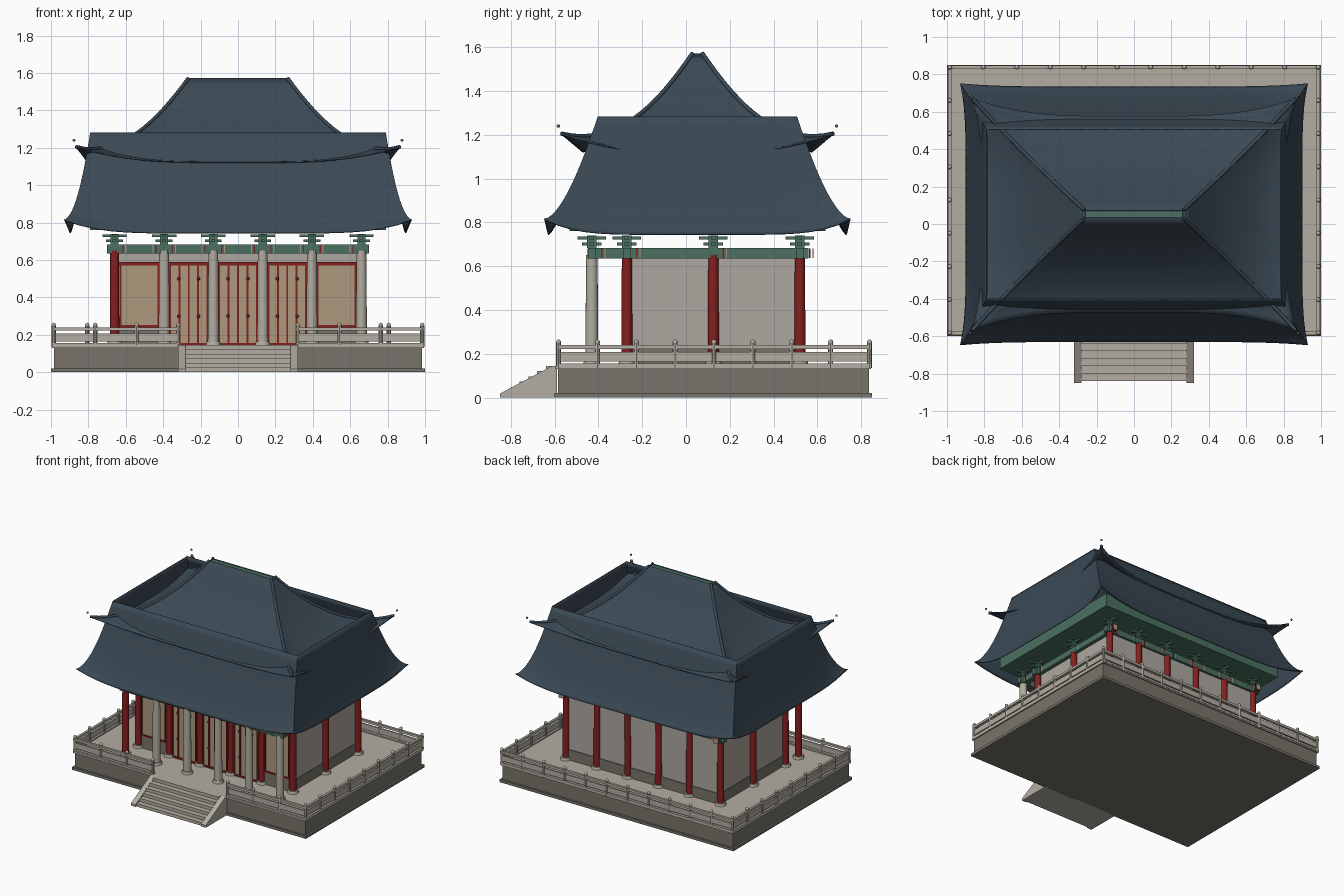
import bpy, bmesh, math
from mathutils import Matrix, Vector

cube = bpy.data.objects.get("Cube")
if cube:
    bpy.data.objects.remove(cube, do_unlink=True)


def material(name, rgb):
    m = bpy.data.materials.new(name)
    m.use_nodes = True
    m.diffuse_color = (*rgb, 1)
    m.node_tree.nodes["Principled BSDF"].inputs["Base Color"].default_value = (*rgb, 1)
    return m


STONE = material("light stone", (0.45, 0.42, 0.36))
DARK = material("dark stone", (0.19, 0.175, 0.145))
WALL = material("grey plaster", (0.42, 0.39, 0.35))
RED = material("red lacquer", (0.24, 0.014, 0.014))
TAN = material("tan paper", (0.42, 0.32, 0.21))
GREEN = material("painted green", (0.07, 0.16, 0.12))
TILE = material("slate blue tile", (0.043, 0.067, 0.09))
BRASS = material("dull brass", (0.25, 0.13, 0.05))


def box(bm, x0, x1, y0, y1, z0, z1):
    m = Matrix.Translation(((x0 + x1) / 2, (y0 + y1) / 2, (z0 + z1) / 2))
    bmesh.ops.create_cube(bm, size=1, matrix=m @ Matrix.Diagonal((x1 - x0, y1 - y0, z1 - z0, 1)))


def rod(bm, x, y, z0, z1, r, top=None, n=16):
    bmesh.ops.create_cone(bm, cap_ends=True, segments=n, radius1=r, radius2=top or r,
                          depth=z1 - z0, matrix=Matrix.Translation((x, y, (z0 + z1) / 2)))


def ball(bm, x, y, z, r):
    bmesh.ops.create_uvsphere(bm, u_segments=10, v_segments=6, radius=r,
                              matrix=Matrix.Translation((x, y, z)))


def finish(bm, name, mat, smooth=None):
    me = bpy.data.meshes.new(name)
    bm.to_mesh(me)
    bm.free()
    me.materials.append(mat)
    ob = bpy.data.objects.new(name, me)
    bpy.context.collection.objects.link(ob)
    if smooth:
        bpy.ops.object.select_all(action="DESELECT")
        ob.select_set(True)
        bpy.context.view_layer.objects.active = ob
        bpy.ops.object.shade_smooth_by_angle(angle=math.radians(smooth))
    return ob


def boxes(name, mat, *bounds):
    bm = bmesh.new()
    for b in bounds:
        box(bm, *b)
    return finish(bm, name, mat)


FRONT, BACK, FLOOR = -0.6, 0.85, 0.145
COLS = [-0.66, -0.395, -0.132, 0.132, 0.395, 0.66]
PORCH, WALL_F, WALL_M, WALL_B = -0.43, -0.27, 0.125, 0.52

# Platform
boxes("platform_body", DARK, (-0.985, 0.985, FRONT + 0.015, BACK - 0.015, 0.01, 0.135),
      (-1, 1, FRONT, BACK, 0, 0.02))
boxes("platform_floor", STONE, (-0.995, 0.995, FRONT + 0.005, BACK - 0.005, 0.13, FLOOR))

# Stairs and sloping cheek walls
N = 6
boxes("stairs", STONE, *[(-0.28, 0.28, -0.84 + i * 0.04, FRONT + 0.01, 0, FLOOR * (i + 1) / N)
                         for i in range(N)])
bm = bmesh.new()
for x in (-0.32, 0.28):
    prof = [(-0.85, 0), (FRONT + 0.01, 0), (FRONT + 0.01, FLOOR), (-0.61, FLOOR), (-0.85, 0.018)]
    f = bm.faces.new([bm.verts.new((x, y, z)) for y, z in prof])
    ext = bmesh.ops.extrude_face_region(bm, geom=[f])["geom"]
    bmesh.ops.translate(bm, vec=(0.04, 0, 0), verts=[v for v in ext if isinstance(v, bmesh.types.BMVert)])
bmesh.ops.recalc_face_normals(bm, faces=bm.faces)
finish(bm, "stair_cheeks", STONE)

# Railing: three rails per run with round-topped posts
RX, RF, RB = 0.985, -0.582, 0.838
runs = [((-RX, RB), (RX, RB), 11), ((-RX, RF), (-RX, RB), 8), ((RX, RF), (RX, RB), 8),
        ((-RX, RF), (-0.32, RF), 3), ((0.32, RF), (RX, RF), 3)]
rails, posts = bmesh.new(), bmesh.new()
for a, b, n in runs:
    for z0, z1, w in ((FLOOR - 0.005, 0.155, 0.01), (0.165, 0.207, 0.006), (0.222, 0.24, 0.009)):
        box(rails, a[0] - w, b[0] + w, a[1] - w, b[1] + w, z0, z1)
    for i in range(n + 1):
        p = Vector(a).lerp(Vector(b), i / n)
        rod(posts, p.x, p.y, 0.135, 0.247, 0.011, n=8)
        ball(posts, p.x, p.y, 0.253, 0.012)
finish(rails, "railing_rails", STONE)
finish(posts, "railing_posts", STONE, 40)

# Columns with drum bases; only the right-hand porch column is red
spots = [(x, y) for x in COLS for y in (PORCH, WALL_F, WALL_B)]
spots += [(s * COLS[-1], WALL_M) for s in (-1, 1)]
red, grey, bases = bmesh.new(), bmesh.new(), bmesh.new()
for x, y in spots:
    plain = y == PORCH and x != COLS[0]
    rod(grey if plain else red, x, y, FLOOR, 0.65, 0.03 if plain else 0.026, 0.026 if plain else 0.023)
    rod(bases, x, y, FLOOR - 0.005, 0.165, 0.042, 0.036)
finish(red, "red_columns", RED, 40)
finish(grey, "stone_columns", STONE, 40)
finish(bases, "column_bases", STONE, 40)

# Hall walls and darker wainscot
boxes("hall_walls", WALL, (-0.65, 0.65, WALL_F, WALL_B, FLOOR, 0.645))
boxes("wainscot", DARK, (-0.656, 0.656, WALL_F + 0.01, WALL_B + 0.006, FLOOR, 0.225),
      *[(a, b, WALL_F - 0.008, WALL_F + 0.02, FLOOR, 0.24) for a, b in ((-0.63, -0.42), (0.42, 0.63))])

# Front bays: paper panels, red frames and door bars
panels, frames = bmesh.new(), bmesh.new()
for i in range(5):
    a, b = COLS[i] + 0.025, COLS[i + 1] - 0.025
    door = 0 < i < 4
    low = FLOOR if door else 0.24
    box(panels, a, b, WALL_F - 0.006, WALL_F + 0.01, low, 0.58)
    box(frames, a, b, WALL_F - 0.014, WALL_F, 0.57, 0.588)
    box(frames, a, b, WALL_F - 0.014, WALL_F, low, low + 0.012)
    for k in range(5 if door else 2):
        x = a + 0.006 + (b - a - 0.012) * k / (4 if door else 1)
        box(frames, x - 0.005, x + 0.005, WALL_F - 0.014, WALL_F, low, 0.58)
    if door:
        for k in (1, 3):
            x = a + (b - a) * k / 4
            for z in (0.3, 0.5):
                ball(frames, x, WALL_F - 0.014, z, 0.009)
finish(panels, "paper_panels", TAN)
finish(frames, "door_and_window_frames", RED)

# Painted tie beams with narrow coloured bands
Z0, Z1, T = 0.635, 0.682, 0.018
boxes("tie_beams", GREEN,
      *[(-0.70, 0.70, y - T, y + T, Z0, Z1) for y in (PORCH, WALL_F, WALL_B)],
      *[(x - T, x + T, PORCH - T, WALL_B + 0.04, Z0, Z1) for x in (COLS[0], COLS[-1])])
bands = {"red_beam_bands": (RED, 0.045), "tan_beam_bands": (TAN, 0.06)}
for name, (mat, off) in bands.items():
    bm = bmesh.new()
    for x in COLS:
        for y in (PORCH, WALL_B):
            for s in (-off, off):
                if abs(x + s) < 0.7:
                    box(bm, x + s - 0.003, x + s + 0.003, y - T - 0.002, y + T + 0.002, Z0 + 0.002, Z1 - 0.002)
    for x in (COLS[0], COLS[-1]):
        for y in (PORCH, WALL_F, WALL_M, WALL_B):
            box(bm, x - T - 0.002, x + T + 0.002, y + off - 0.003, y + off + 0.003, Z0 + 0.002, Z1 - 0.002)
    finish(bm, name, mat)

# Bracket sets: stacked crossed arms above each column
bm = bmesh.new()
for x, y in spots:
    box(bm, x - 0.022, x + 0.022, y - 0.022, y + 0.022, Z1, 0.74)
    for r, z in ((0.045, 0.695), (0.065, 0.722)):
        box(bm, x - r, x + r, y - 0.01, y + 0.01, z, z + 0.014)
        box(bm, x - 0.01, x + 0.01, y - r, y + r, z, z + 0.014)
finish(bm, "bracket_sets", GREEN)

# Soffit box and ridge board
CY = 0.052
boxes("soffit", GREEN, (-0.79, 0.79, CY - 0.585, CY + 0.585, 0.76, 0.86))
boxes("ridge_board", GREEN, (-0.275, 0.275, CY - 0.024, CY + 0.024, 1.53, 1.565))


# Curved four-sided roofs with upturned corners
def roof(name, top, low, flare, lift, curve, spread):
    def point(t, side, s):
        e = t ** 3 * abs(s) ** spread
        hx, hy, _ = [p + (q - p) * t for p, q in zip(top, low)]
        hx, hy = hx + flare[0] * e, hy + flare[1] * e
        z = low[2] + (top[2] - low[2]) * (1 - t) ** curve + lift * e
        x, y = ((s * hx, -hy), (hx, s * hy), (-s * hx, hy), (-hx, -s * hy))[side]
        return Vector((x, y + CY, z))

    rows, cols = 16, 24
    bm = bmesh.new()
    grid = [[bm.verts.new(point(r / rows, k, 2 * c / cols - 1)) for k in range(4) for c in range(cols)]
            for r in range(rows + 1)]
    count = 4 * cols
    for upper, lower in zip(grid, grid[1:]):
        for i in range(count):
            j = (i + 1) % count
            bm.faces.new((lower[i], lower[j], upper[j], upper[i]))
    ob = finish(bm, name, TILE, 50)
    mod = ob.modifiers.new("thickness", "SOLIDIFY")
    mod.thickness, mod.offset = 0.006, -1
    return point


roof("lower_roof", (0.79, 0.455, 1.283), (0.90, 0.683, 0.745), (0.03, 0.017), 0.072, 1.25, 6)
hip = roof("upper_roof", (0.265, 0.022, 1.572), (0.805, 0.525, 1.125), (0.06, 0.095), 0.08, 1.65, 4)

# Hip ridges on the upper roof
cu = bpy.data.curves.new("hip_ridges", "CURVE")
cu.dimensions, cu.bevel_depth, cu.bevel_resolution, cu.use_fill_caps = "3D", 0.01, 2, True
for side in range(4):
    sp = cu.splines.new("POLY")
    sp.points.add(16)
    for i, p in enumerate(sp.points):
        p.co = (*hip(i / 16, side, 1), 1)
cu.materials.append(TILE)
bpy.context.collection.objects.link(bpy.data.objects.new("hip_ridges", cu))

# Small finials over the upper corners
bm = bmesh.new()
for sx in (-1, 1):
    for sy in (-1, 1):
        ball(bm, sx * 0.877, CY + sy * 0.635, 1.24, 0.008)
finish(bm, "corner_finials", BRASS, 60)
